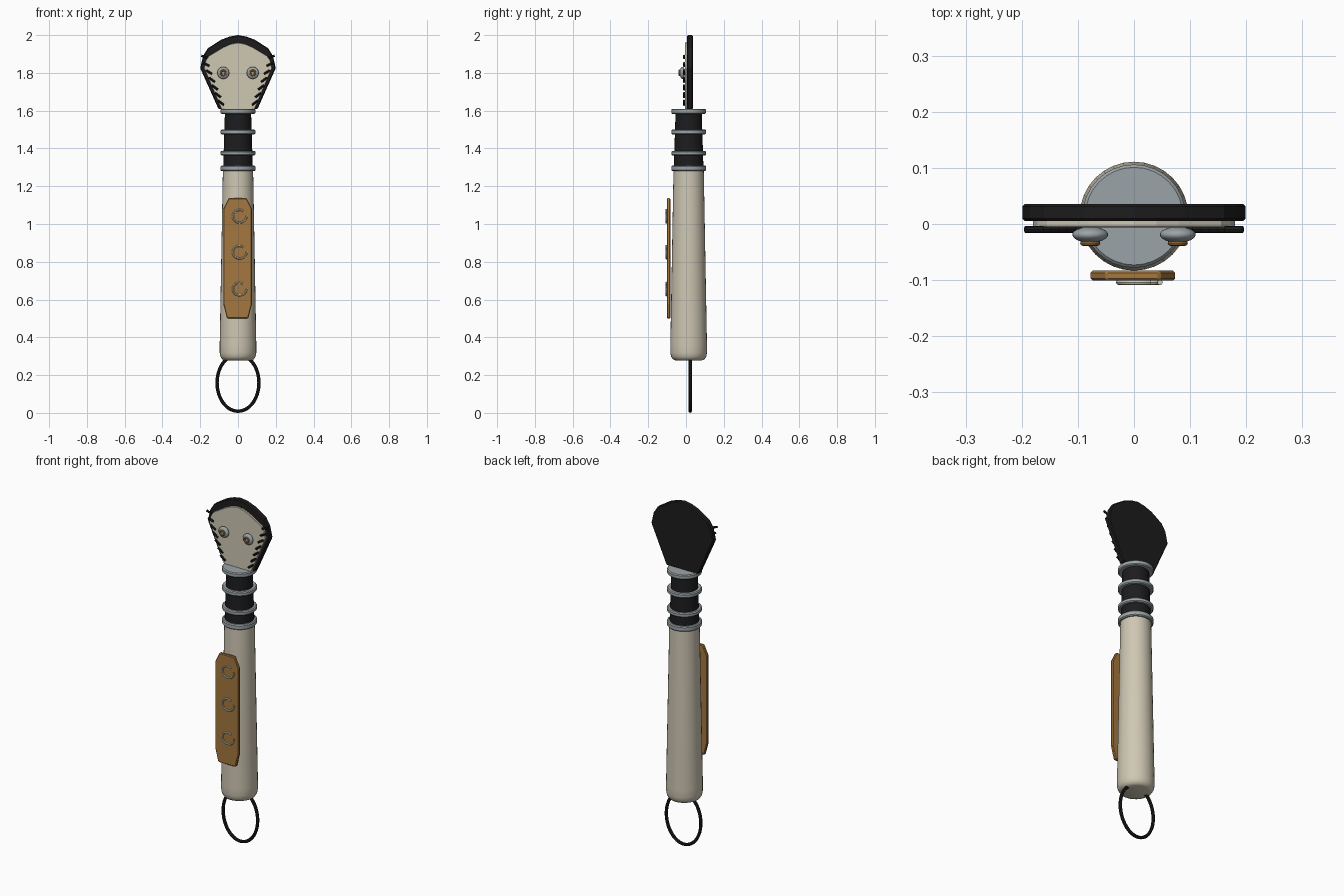
import bpy, bmesh, math
from mathutils import Vector

if "Cube" in bpy.data.objects:
    bpy.data.objects.remove(bpy.data.objects["Cube"])


def material(name, rgb):
    m = bpy.data.materials.new(name)
    m.diffuse_color = (*rgb, 1)
    m.use_nodes = True
    m.node_tree.nodes["Principled BSDF"].inputs["Base Color"].default_value = m.diffuse_color
    return m


CREAM = material("cream", (0.62, 0.57, 0.45))
BLACK = material("black", (0.012, 0.012, 0.012))
STEEL = material("steel_grey", (0.33, 0.37, 0.39))
BRONZE = material("bronze", (0.37, 0.185, 0.05))
AXIS_Y = 0.014  # centre line of the handle


def finish(name, bm, mat, smooth=True):
    bmesh.ops.recalc_face_normals(bm, faces=bm.faces)
    me = bpy.data.meshes.new(name)
    bm.to_mesh(me)
    bm.free()
    me.materials.append(mat)
    ob = bpy.data.objects.new(name, me)
    bpy.context.collection.objects.link(ob)
    if smooth:
        bpy.ops.object.select_all(action='DESELECT')
        ob.select_set(True)
        bpy.context.view_layer.objects.active = ob
        bpy.ops.object.shade_smooth_by_angle(angle=math.radians(35))
    return ob


def lathe(name, profile, mat, origin=(0, AXIS_Y, 0), forward=False, sides=32):
    """Revolve (radius, height) points; forward turns the axis to -y."""
    bm = bmesh.new()
    rings = []
    for r, h in profile:
        ring = []
        for i in range(sides):
            a = 2 * math.pi * i / sides
            c, s = r * math.cos(a), r * math.sin(a)
            p = Vector((c, -h, s)) if forward else Vector((c, s, h))
            ring.append(bm.verts.new(p + Vector(origin)))
        rings.append(ring)
    for a, b in zip(rings, rings[1:]):
        for i in range(sides):
            j = (i + 1) % sides
            bm.faces.new((a[i], a[j], b[j], b[i]))
    bm.faces.new(rings[0])
    bm.faces.new(rings[-1])
    return finish(name, bm, mat)


def plate(name, half, y0, y1, mat, bevel=0.0, dx=0.0):
    """Extrude a mirrored outline, given top to bottom on the +x side."""
    outline = half + [(-x, z) for x, z in reversed(half) if x > 0]
    bm = bmesh.new()
    face = bm.faces.new([bm.verts.new((x + dx, y0, z)) for x, z in outline])
    new = bmesh.ops.extrude_face_region(bm, geom=[face])["geom"]
    bmesh.ops.translate(bm, vec=(0, y1 - y0, 0),
                        verts=[v for v in new if isinstance(v, bmesh.types.BMVert)])
    ob = finish(name, bm, mat, smooth=False)
    if bevel:
        mod = ob.modifiers.new("edge", 'BEVEL')
        mod.width, mod.segments = bevel, 1
    return ob


def tube(name, points, radius, mat, closed=False, sides=8):
    """Round tube along points lying in an x-z plane."""
    bm = bmesh.new()
    pts = [Vector(p) for p in points]
    n = len(pts)
    rings = []
    for i, p in enumerate(pts):
        nxt = pts[(i + 1) % n] if closed else pts[min(i + 1, n - 1)]
        prv = pts[i - 1] if closed else pts[max(i - 1, 0)]
        y = Vector((0, 1, 0))
        side = (nxt - prv).normalized().cross(y)
        rings.append([bm.verts.new(p + radius * (math.cos(t) * side + math.sin(t) * y))
                      for t in (2 * math.pi * k / sides for k in range(sides))])
    for i in range(n if closed else n - 1):
        a, b = rings[i], rings[(i + 1) % n]
        for k in range(sides):
            m = (k + 1) % sides
            bm.faces.new((a[k], a[m], b[m], b[k]))
    if not closed:
        bm.faces.new(rings[0])
        bm.faces.new(rings[-1])
    return finish(name, bm, mat)


def ring_points(cx, y, cz, rx, rz, n):
    return [(cx + rx * math.cos(2 * math.pi * i / n), y,
             cz + rz * math.sin(2 * math.pi * i / n)) for i in range(n)]


# Tapered handle with a rounded butt
lathe("handle", [(0.070, 0.278), (0.084, 0.284), (0.093, 0.298), (0.097, 0.318),
                 (0.097, 0.36), (0.080, 1.29)], CREAM)

# Dark neck and its metal collars
lathe("neck", [(0.079, 1.28), (0.069, 1.60)], BLACK)
for i, (z0, z1) in enumerate([(1.28, 1.31), (1.363, 1.387), (1.475, 1.50), (1.583, 1.61)]):
    lathe(f"collar_{i + 1}", [(0.087, z0), (0.092, z0 + 0.005),
                              (0.092, z1 - 0.005), (0.087, z1)], STEEL)

# Flat head: dark backing with a pale face plate
plate("head_backing", [(0, 2.0), (0.045, 1.992), (0.09, 1.975), (0.16, 1.93),
                       (0.185, 1.89), (0.20, 1.825), (0.103, 1.608)],
      0.005, 0.036, BLACK, 0.005)
plate("head_face", [(0, 1.96), (0.04, 1.953), (0.08, 1.935), (0.155, 1.89),
                    (0.172, 1.865), (0.18, 1.825), (0.088, 1.608)],
      -0.006, 0.008, CREAM, 0.002)

# Stitches down both edges of the face, and the two studs
for side, label in ((-1, "left"), (1, "right")):
    for i in range(7):
        t = i / 6
        x = 0.178 - 0.088 * t ** 1.15
        z = 1.885 - 0.243 * t
        dx, dz = 0.016, 0.006 + 0.006 * min(1, 2 * t)
        tube(f"stitch_{label}_{i + 1}",
             [(side * (x + dx), -0.010, z + dz), (side * (x - dx), -0.010, z - dz)],
             0.006, BLACK)
    cx = side * 0.078
    dome = [(0.032 * math.cos(a), 0.019 + 0.014 * math.sin(a))
            for a in (math.radians(d) for d in range(-75, 76, 15))]
    lathe(f"stud_{label}", dome, STEEL, (cx, 0, 1.80), True, 24)
    tube(f"stud_ring_{label}", ring_points(cx, -0.034, 1.80, 0.013, 0.013, 20),
         0.005, BRONZE, True)

# Bronze grip panel on the front
plate("grip_panel", [(0.048, 1.137), (0.0755, 1.08), (0.0755, 0.575), (0.056, 0.50)],
      -0.101, -0.083, BRONZE, 0.004, -0.002)

# Raised curls on the panel
for i, zc in enumerate((1.04, 0.85, 0.655)):
    curl = []
    for k in range(29):
        t = k / 28
        a = math.radians(50 + 320 * t)
        r = 0.036 - 0.004 * math.sin(math.pi * t) + 0.006 * max(0, t - 0.7) / 0.3
        curl.append((0.005 + r * math.cos(a), -0.104, zc + r * math.sin(a)))
    tube(f"curl_{i + 1}", curl, 0.005, CREAM)

# Hanging loop
tube("hanging_loop", ring_points(0, 0.022, 0.159, 0.111, 0.15, 48), 0.009, BLACK, True)
